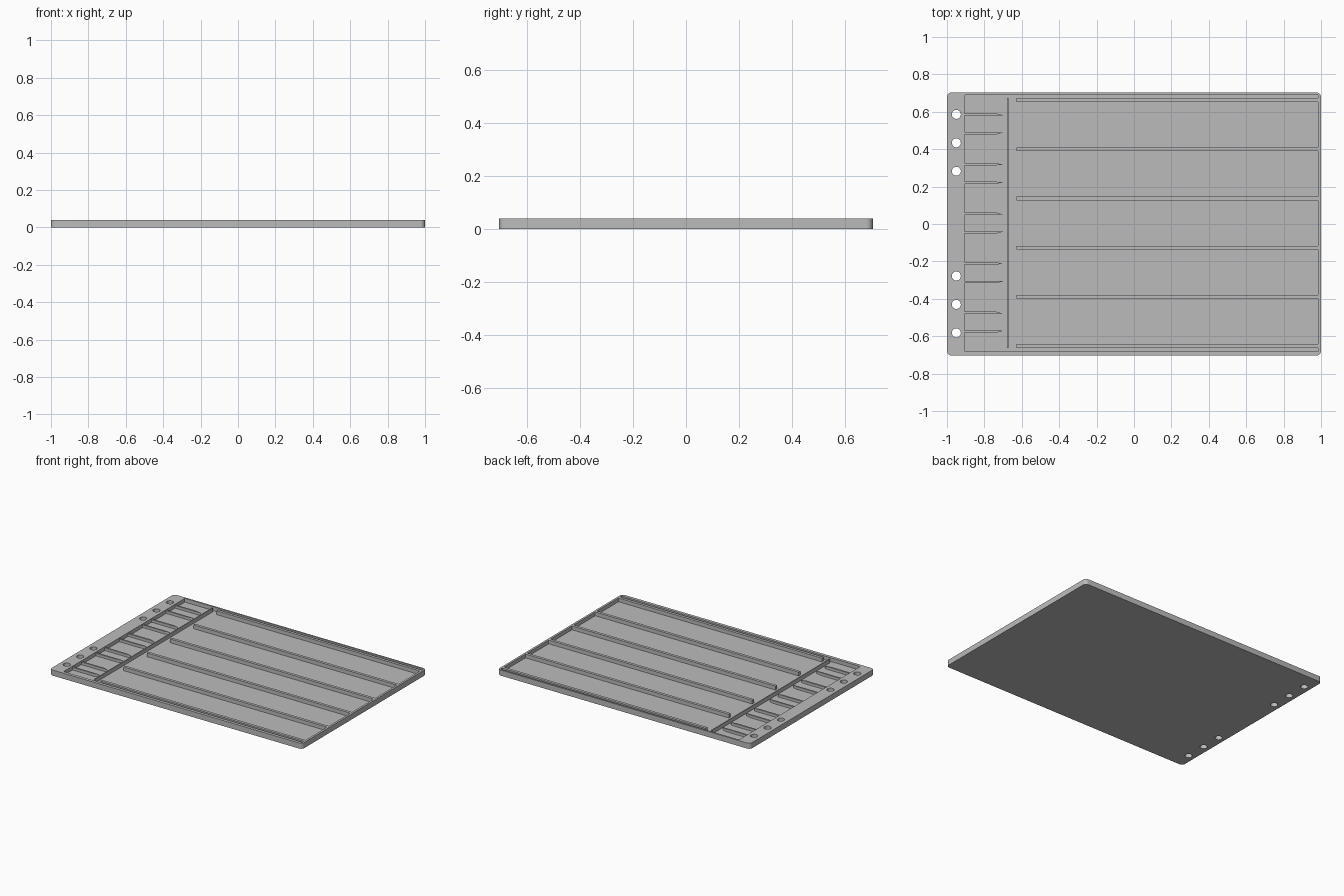
import bpy, bmesh, math

cube = bpy.data.objects.get("Cube")
if cube:
    bpy.data.objects.remove(cube, do_unlink=True)

grey = bpy.data.materials.new("plain grey")
grey.use_nodes = True
grey.diffuse_color = (0.5, 0.5, 0.5, 1)
grey.node_tree.nodes["Principled BSDF"].inputs["Base Color"].default_value = (0.5, 0.5, 0.5, 1)

HEIGHT, FLOOR = 0.04, 0.013
HALF_Y = 0.703
SHIFT = 0.005           # inner layout sits slightly off centre
BAND_X, RIM_X = -0.905, 0.985


def prism(name, outline, z0, z1):
    """Extrude a closed xy outline from z0 to z1."""
    bm = bmesh.new()
    face = bm.faces.new([bm.verts.new((x, y, z0)) for x, y in outline])
    out = bmesh.ops.extrude_face_region(bm, geom=[face])
    top = [v for v in out["geom"] if isinstance(v, bmesh.types.BMVert)]
    bmesh.ops.translate(bm, verts=top, vec=(0, 0, z1 - z0))
    bmesh.ops.recalc_face_normals(bm, faces=bm.faces)
    mesh = bpy.data.meshes.new(name)
    bm.to_mesh(mesh)
    bm.free()
    mesh.materials.append(grey)
    obj = bpy.data.objects.new(name, mesh)
    bpy.context.collection.objects.link(obj)
    return obj


def arc(cx, cy, r, start, end, n):
    return [(cx + r * math.cos(math.radians(start + (end - start) * i / n)),
             cy + r * math.sin(math.radians(start + (end - start) * i / n)))
            for i in range(n + 1)]


def rounded_rect(x0, x1, y0, y1, r, n=6):
    return (arc(x1 - r, y1 - r, r, 0, 90, n) + arc(x0 + r, y1 - r, r, 90, 180, n)
            + arc(x0 + r, y0 + r, r, 180, 270, n) + arc(x1 - r, y0 + r, r, 270, 360, n))


def rect(x0, x1, y0, y1):
    return [(x0, y0), (x1, y0), (x1, y1), (x0, y1)]


def cut(target, cutter):
    cutter.hide_render = True
    mod = target.modifiers.new("cut", "BOOLEAN")
    mod.operation, mod.solver, mod.object = "DIFFERENCE", "EXACT", cutter
    bpy.ops.object.select_all(action="DESELECT")
    bpy.context.view_layer.objects.active = target
    target.select_set(True)
    bpy.ops.object.modifier_apply(modifier=mod.name)
    bpy.data.objects.remove(cutter, do_unlink=True)


# Tray body with a shallow pocket and a band of binder holes
tray = prism("tray_body", rounded_rect(-1, 1, -HALF_Y, HALF_Y, 0.025), 0, HEIGHT)
cut(tray, prism("pocket_cutter", rounded_rect(BAND_X, RIM_X, SHIFT - 0.686, SHIFT + 0.686, 0.004, 3),
                FLOOR, HEIGHT + 0.05))
for side in (-1, 1):
    for y in (0.28, 0.432, 0.584):
        cut(tray, prism("hole_cutter", arc(-0.95, side * y + 0.002, 0.024, 0, 348.75, 31), -0.05, HEIGHT + 0.05))
bpy.context.view_layer.objects.active = tray
tray.select_set(True)
bpy.ops.object.shade_smooth_by_angle(angle=math.radians(30))

# Long ribs that separate the five lanes
for i in range(6):
    y = SHIFT + (i - 2.5) * 0.263
    prism(f"lane_rib_{i + 1}", rect(-0.627, RIM_X, y - 0.01, y + 0.01), FLOOR, HEIGHT)

# Thin cross wall between the lanes and the short fins
prism("cross_wall", rect(-0.678, -0.671, SHIFT - 0.668, SHIFT + 0.668), FLOOR, HEIGHT)

# Pairs of short pointed fins, one pair per lane
for i in range(5):
    for side in (-1, 1):
        y = SHIFT + (i - 2) * 0.265 + side * 0.05
        outline = [(BAND_X, y - 0.006), (-0.735, y - 0.006), (-0.7, y - side * 0.004),
                   (-0.735, y + 0.006), (BAND_X, y + 0.006)]
        prism(f"fin_{i + 1}_{'back' if side > 0 else 'front'}", outline, FLOOR, 0.032)
